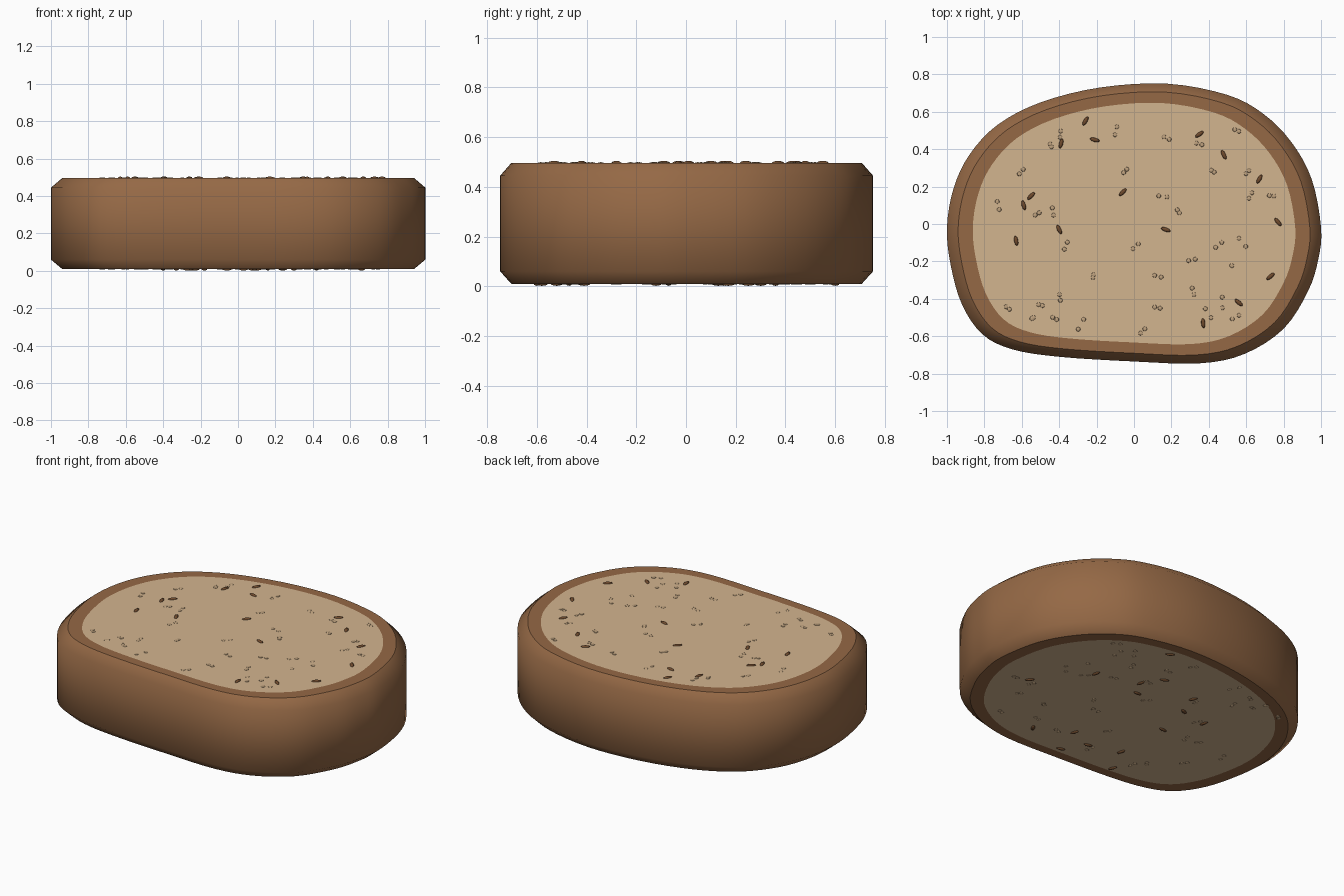
import bpy, bmesh, math, random
from mathutils import Matrix, Vector

cube = bpy.data.objects.get("Cube")
if cube:
    bpy.data.objects.remove(cube, do_unlink=True)

random.seed(7)
TOP, BOTTOM = 0.496, 0.01


def make_material(name, color):
    mat = bpy.data.materials.new(name)
    mat.use_nodes = True
    rgba = (*color, 1.0)
    mat.diffuse_color = rgba
    bsdf = next(n for n in mat.node_tree.nodes if n.type == 'BSDF_PRINCIPLED')
    bsdf.inputs["Base Color"].default_value = rgba
    bsdf.inputs["Roughness"].default_value = 0.8
    return mat


crust_mat = make_material("brown crust", (0.30, 0.14, 0.06))
crumb_mat = make_material("tan crumb", (0.65, 0.46, 0.275))
pore_mat = make_material("darker crumb", (0.52, 0.36, 0.21))
seed_mat = make_material("dark seed", (0.16, 0.07, 0.027))


def finish(bm, name, materials):
    mesh = bpy.data.meshes.new(name)
    bm.to_mesh(mesh)
    bm.free()
    for mat in materials:
        mesh.materials.append(mat)
    obj = bpy.data.objects.new(name, mesh)
    bpy.context.collection.objects.link(obj)
    return obj


def closed_spline(points, steps):
    """Smooth closed curve through the control points."""
    pts = [Vector(p) for p in points]
    result = []
    for i in range(len(pts)):
        a, b, c, d = (pts[(i + k) % len(pts)] for k in (-1, 0, 1, 2))
        for s in range(steps):
            t = s / steps
            result.append(0.5 * (2 * b + (c - a) * t
                                 + (2 * a - 5 * b + 4 * c - d) * t ** 2
                                 + (3 * b - a - 3 * c + d) * t ** 3))
    return result


# Loaf outline, counter-clockwise
outline = closed_spline([
    (1, -.02), (.95, .24), (.84, .44), (.69, .59), (.5, .69), (.18, .75),
    (-.18, .73), (-.5, .65), (-.73, .53), (-.88, .37), (-.965, .19), (-1, -.02),
    (-.98, -.22), (-.92, -.43), (-.81, -.59), (-.65, -.67), (-.4, -.71),
    (0, -.735), (.35, -.745), (.59, -.695), (.8, -.56), (.93, -.36),
    (.985, -.19)], 4)

# Slice: crust wall with chamfered rims, and a crumb face on each side
bm = bmesh.new()
levels = [(.862, BOTTOM), (.94, BOTTOM), (1, .06),
          (1, .445), (.94, TOP), (.862, TOP)]
rings = [[bm.verts.new((p.x * s, p.y * s, z)) for p in outline]
         for s, z in levels]
n = len(outline)
for k in range(len(rings) - 1):
    lower, upper = rings[k], rings[k + 1]
    for i in range(n):
        j = (i + 1) % n
        face = bm.faces.new((lower[i], lower[j], upper[j], upper[i]))
        face.smooth = abs(levels[k][1] - levels[k + 1][1]) > 0.001
for cap in (list(reversed(rings[0])), rings[-1]):
    bm.faces.new(cap).material_index = 1
for ring in (rings[1], rings[-2]):
    for i in range(n):
        bm.edges.get((ring[i], ring[(i + 1) % n])).smooth = False
bmesh.ops.recalc_face_normals(bm, faces=bm.faces)
finish(bm, "bread_slice", [crust_mat, crumb_mat])


def scatter(name, spots, z, size, mat):
    """One mesh of flattened grains, each spot being x, y and angle."""
    bm = bmesh.new()
    for x, y, angle in spots:
        place = (Matrix.Translation((x, y, z))
                 @ Matrix.Rotation(math.radians(angle), 4, 'Z')
                 @ Matrix.Diagonal((*size, 1)))
        bmesh.ops.create_uvsphere(bm, u_segments=10, v_segments=6,
                                  radius=1, matrix=place)
    for face in bm.faces:
        face.smooth = True
    finish(bm, name, [mat])


# Seeds on both crumb faces
top_seeds = [
    (-.26, .55, 60), (-.39, .43, 75), (-.21, .45, -15), (.35, .48, 35),
    (.48, .37, -65), (.67, .24, 60), (.77, .01, -50), (-.06, .17, 45),
    (-.55, .15, 45), (-.59, .1, -75), (-.4, -.03, -65), (-.63, -.09, -80),
    (.17, -.03, -20), (.73, -.28, 40), (.56, -.42, -40), (.37, -.53, -85)]
bottom_spots = [
    (.24, .6), (-.18, .3), (-.23, .16), (-.4, .13), (-.27, -.07), (.08, .36),
    (.42, .17), (.1, .15), (.16, .25), (-.06, -.47), (-.25, -.41),
    (.09, -.41), (.03, -.6), (.3, -.52), (-.33, -.58), (.66, -.12)]
bottom_seeds = [(x, y, random.uniform(-90, 90)) for x, y in bottom_spots]
seed_size = (0.027, 0.011, 0.008)
scatter("top_seeds", top_seeds, TOP, seed_size, seed_mat)
scatter("bottom_seeds", bottom_seeds, BOTTOM, seed_size, seed_mat)

# Small pores, in loose pairs
pore_spots = [
    (-.4, .47), (-.47, .44), (-.08, .5), (.18, .46), (.36, .45), (.55, .5),
    (-.61, .28), (-.04, .27), (.4, .3), (.62, .27), (.16, .14), (.22, .07),
    (.61, .14), (.75, .14), (-.74, .09), (-.5, .05), (-.41, .07),
    (-.35, -.12), (.02, -.13), (.45, -.12), (.57, -.1), (-.2, -.27),
    (.14, -.27), (.3, -.2), (.31, -.35), (.5, -.24), (-.66, -.45),
    (-.52, -.48), (-.48, -.41), (-.37, -.4), (-.42, -.49), (-.29, -.54),
    (.06, -.56), (.12, -.43), (.41, -.48), (.47, -.42), (.54, -.5)]


def jitter(value):
    return value + random.uniform(-.03, .03)


pores = [(jitter(x), jitter(y), 0) for x, y in pore_spots for _ in range(2)]
pore_size = (0.012, 0.012, 0.003)
scatter("top_pores", pores, TOP, pore_size, pore_mat)
scatter("bottom_pores", [(x, -y, a) for x, y, a in pores], BOTTOM,
        pore_size, pore_mat)
